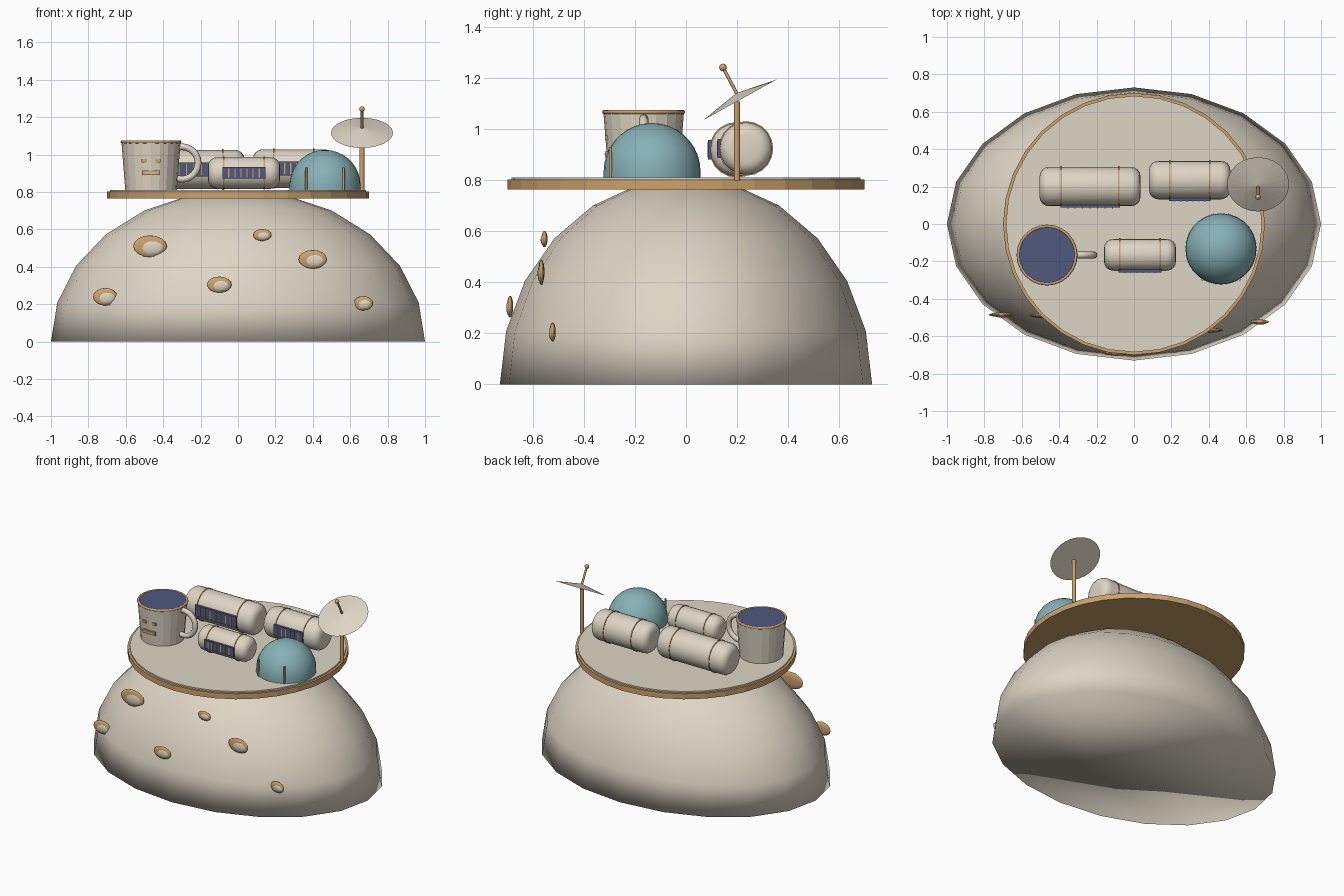
import bpy, bmesh, math
from mathutils import Vector, Matrix

old = bpy.data.objects.get("Cube")
if old:
    bpy.data.objects.remove(old, do_unlink=True)


def material(name, rgb):
    m = bpy.data.materials.new(name)
    m.use_nodes = True
    m.diffuse_color = (*rgb, 1)
    m.node_tree.nodes["Principled BSDF"].inputs["Base Color"].default_value = (*rgb, 1)
    return m


STONE = material("warm stone", (0.73, 0.67, 0.56))
GOLD = material("brushed gold", (0.60, 0.36, 0.15))
TEAL = material("teal glass", (0.24, 0.44, 0.47))
NAVY = material("navy", (0.08, 0.10, 0.21))


def finish(name, bm, mat, smooth=None):
    """Turn a bmesh into an object; smooth is the sharp-edge angle in degrees."""
    bmesh.ops.recalc_face_normals(bm, faces=bm.faces)
    me = bpy.data.meshes.new(name)
    bm.to_mesh(me)
    bm.free()
    me.materials.append(mat)
    if smooth:
        me.shade_smooth()
        me.set_sharp_from_angle(angle=math.radians(smooth))
    ob = bpy.data.objects.new(name, me)
    bpy.context.collection.objects.link(ob)
    return ob


def lathe(name, profile, mat, at=(0, 0, 0), axis="Z", sides=24, scale=(1, 1, 1), smooth=None):
    """Spin (radius, height) points into closed rings around an axis."""
    bm = bmesh.new()
    rings = []
    for r, h in profile:
        if r == 0:
            rings.append([bm.verts.new((0, 0, h))])
        else:
            rings.append([bm.verts.new((r * math.cos(a), r * math.sin(a), h))
                          for a in (math.tau * i / sides for i in range(sides))])
    for lo, hi in zip(rings, rings[1:]):
        for i in range(sides):
            j = (i + 1) % sides
            quad = [lo[i % len(lo)], lo[j % len(lo)], hi[j % len(hi)], hi[i % len(hi)]]
            bm.faces.new(list(dict.fromkeys(quad)))
    for ring in (rings[0], rings[-1]):
        if len(ring) > 1:
            bm.faces.new(ring)
    if axis == "X":
        turn = Matrix.Rotation(math.pi / 2, 4, "Y")
    elif axis == "Z":
        turn = Matrix()
    else:
        turn = axis.to_track_quat("Z", "Y").to_matrix().to_4x4()
    bm.transform(Matrix.Translation(at) @ Matrix.Diagonal((*scale, 1)) @ turn)
    return finish(name, bm, mat, smooth)


def rod(name, a, b, r, mat, sides=10):
    a, b = Vector(a), Vector(b)
    return lathe(name, [(r, 0), (r, (b - a).length)], mat, a, (b - a).normalized(), sides, smooth=40)


def ball(name, at, size, mat, sides=16):
    bm = bmesh.new()
    bmesh.ops.create_uvsphere(bm, u_segments=sides, v_segments=sides // 2, radius=1)
    bm.transform(Matrix.Translation(at) @ Matrix.Diagonal((*size, 1)))
    return finish(name, bm, mat, 180)


def box(name, at, size, mat):
    bm = bmesh.new()
    bmesh.ops.create_cube(bm, size=1)
    bm.transform(Matrix.Translation(at) @ Matrix.Diagonal((*size, 1)))
    return finish(name, bm, mat)


def ring(name, at, major, minor, mat, turn=None, sides=24):
    bpy.ops.mesh.primitive_torus_add(major_segments=sides, minor_segments=8,
                                     major_radius=major, minor_radius=minor, location=at)
    ob = bpy.context.object
    ob.name = name
    if turn:
        ob.rotation_euler = turn
    ob.data.materials.append(mat)
    ob.data.shade_smooth()
    return ob


def arc(steps, first, last):
    for i in range(steps + 1):
        a = math.radians(first + (last - first) * i / steps)
        yield math.cos(a), math.sin(a)


# Rounded asteroid, flat underneath, shaded smooth all over
half = [(c, 0.81 * s) for c, s in arc(5, 0, 75)] + [(0, 0.81)]
lathe("asteroid", half, STONE, sides=20, scale=(1, 0.73, 1), smooth=180)

# Shallow craters on the front: x, y, z, half width, half height
craters = [(-0.47, -0.49, 0.51, 0.09, 0.058), (0.13, -0.555, 0.57, 0.05, 0.032),
           (0.40, -0.567, 0.44, 0.076, 0.05), (-0.10, -0.69, 0.305, 0.066, 0.043),
           (-0.71, -0.485, 0.24, 0.065, 0.047), (0.67, -0.523, 0.205, 0.052, 0.038)]
for x, y, z, w, h in craters:
    ball("crater_rim", (x, y, z), (w, 0.012, h), GOLD)
    ball("crater_floor", (x + 0.1 * w, y - 0.003, z - 0.1 * h), (w * 0.72, 0.012, h * 0.72), STONE)

# Landing deck
lathe("deck_rim", [(0.70, 0.765), (0.70, 0.803)], GOLD, sides=32)
lathe("deck_floor", [(0.685, 0.79), (0.685, 0.812)], STONE, sides=32)


# Capsule cabins with gold bands and a strip of windows
def cabin(x, y, z, r, length, band, panes):
    bevel = 0.05
    end = length / 2
    right = [(r - bevel + bevel * c, end - bevel + bevel * s) for c, s in arc(4, 0, 90)]
    left = [(rad, -h) for rad, h in reversed(right)]
    lathe("cabin", left + right, STONE, (x, y, z), "X", 20, smooth=40)
    for s in (-1, 1):
        lathe("cabin_band", [(r + 0.004, -0.004), (r + 0.004, 0.004)], GOLD,
              (x + s * band, y, z), "X", 20)
    width, height = band * 2 + 0.012, r * 0.72
    box("window_strip", (x, y - r + 0.004, z), (width, 0.024, height), NAVY)
    for i in range(1, panes):
        box("window_bar", (x - width / 2 + width * i / panes, y - r - 0.008, z),
            (0.006, 0.006, height * 0.8), GOLD)


cabin(-0.235, 0.20, 0.92, 0.105, 0.54, 0.153, 8)
cabin(0.298, 0.235, 0.925, 0.103, 0.435, 0.106, 7)
cabin(0.032, -0.165, 0.902, 0.085, 0.385, 0.108, 7)

# Mug with dark filling, gold lip, handle and a little face
mx, my = -0.465, -0.166
lathe("mug", [(0.138, 0.81), (0.158, 1.068)], STONE, (mx, my, 0), sides=20)
ring("mug_lip", (mx, my, 1.068), 0.155, 0.008, GOLD)
lathe("mug_filling", [(0.15, 1.066), (0.15, 1.073)], NAVY, (mx, my, 0))
ring("mug_handle", (-0.30, my, 0.955), 0.087, 0.018, STONE, (math.pi / 2, 0, 0))
for s in (-1, 1):
    box("mug_eye", (mx + s * 0.036, my - 0.146, 0.968), (0.028, 0.012, 0.018), GOLD)
box("mug_mouth", (mx, my - 0.146, 0.902), (0.096, 0.012, 0.024), GOLD)
box("mug_mouth_gap", (mx, my - 0.149, 0.902), (0.07, 0.01, 0.005), STONE)

# Glass dome with two slim posts
dome = [(0.19, 0)] + [(0.19 * c, 0.025 + 0.19 * s) for c, s in arc(8, 0, 79)] + [(0, 0.215)]
lathe("glass_dome", dome, TEAL, (0.465, -0.133, 0.81), sides=28, smooth=50)
for s in (-1, 1):
    rod("dome_post", (0.465 + s * 0.1, -0.296, 0.81), (0.465 + s * 0.1, -0.296, 0.93), 0.006, GOLD)

# Antenna mast, tilted dish and feed
ax = 0.663
tilt = Vector((0, -0.485, 0.875)).normalized()
hub = Vector((ax, 0.212, 1.116))
feed = Vector((ax, 0.145, 1.243))
rod("antenna_mast", (ax, 0.2, 0.80), (ax, 0.2, 1.11), 0.013, GOLD)
lathe("antenna_dish", [(0.166, 0), (0, 0.03)], STONE, hub, tilt, 24)
rod("antenna_feed", hub, feed, 0.007, GOLD)
ball("antenna_tip", feed, (0.015, 0.015, 0.015), GOLD, 12)
